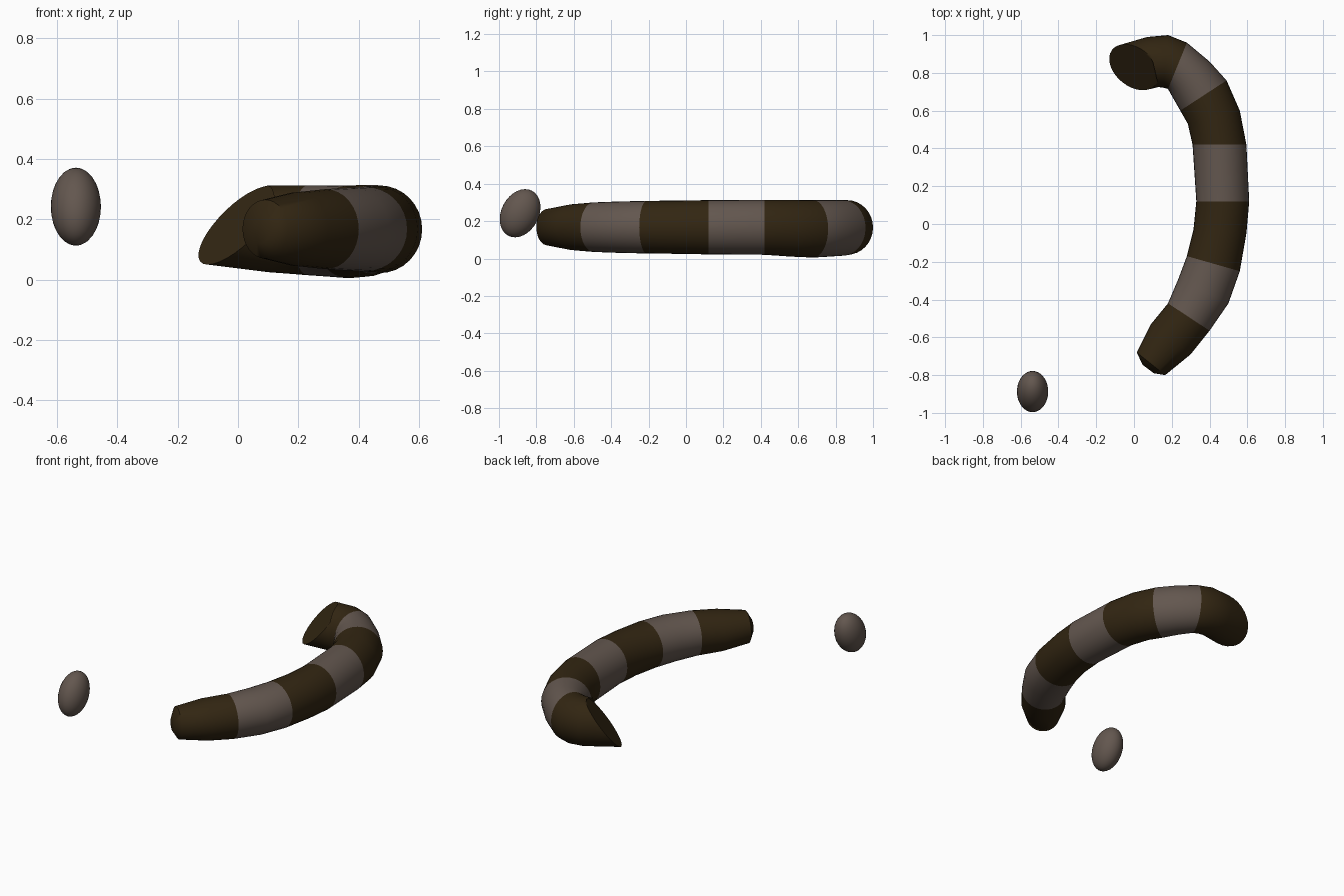
import bpy, bmesh, math
from mathutils import Vector

cube = bpy.data.objects.get("Cube")
if cube:
    bpy.data.objects.remove(cube)


def material(name, rgb):
    m = bpy.data.materials.new(name)
    m.use_nodes = True
    m.diffuse_color = (*rgb, 1)
    m.node_tree.nodes["Principled BSDF"].inputs["Base Color"].default_value = (*rgb, 1)
    return m


dark = material("dark brown", (0.032, 0.019, 0.006))
light = material("grey brown", (0.125, 0.095, 0.078))


def smooth(obj, degrees):
    bpy.ops.object.select_all(action="DESELECT")
    bpy.context.view_layer.objects.active = obj
    obj.select_set(True)
    bpy.ops.object.shade_smooth_by_angle(angle=math.radians(degrees))


# Tail sections from the tip: inner x, y, outer x, y, bottom z, top z
SECTIONS = [
    (.045, -.745, .105, -.79, .12, .21),
    (.015, -.68, .165, -.80, .07, .265),
    (.09, -.53, .30, -.69, .045, .29),
    (.18, -.42, .40, -.565, .035, .30),
    (.235, -.29, .50, -.42, .03, .305),
    (.28, -.17, .56, -.25, .027, .308),
    (.315, -.03, .595, -.05, .025, .31),
    (.33, .12, .61, .12, .022, .312),
    (.31, .42, .595, .42, .02, .314),
    (.285, .53, .56, .60, .01, .314),
    (.245, .60, .49, .76, .005, .312),
    (.205, .67, .40, .86, .01, .312),
    (.18, .715, .28, .96, .015, .312),
    (.155, .722, .18, 1.0, .02, .312),
    (.13, .725, .07, .99, .025, .312),
    (.085, .715, -.085, .945, .05, .31),
]
BAND_STARTS = (3, 5, 7, 8, 10, 12)  # sections where the stripe colour swaps
SIDES = 32

bm = bmesh.new()
rings = []
for i, (ix, iy, ox, oy, low, high) in enumerate(SECTIONS):
    inner, outer = Vector((ix, iy, 0)), Vector((ox, oy, 0))
    middle = (inner + outer) / 2 + Vector((0, 0, (low + high) / 2))
    across = (outer - inner) / 2
    # The root end is cut on a slant
    lean = Vector((.1, .04, 0)) if i == len(SECTIONS) - 1 else Vector()
    up = lean + Vector((0, 0, (high - low) / 2))
    angles = [2 * math.pi * k / SIDES for k in range(SIDES)]
    rings.append([bm.verts.new(middle + across * math.cos(a) + up * math.sin(a)) for a in angles])

for i, (a, b) in enumerate(zip(rings, rings[1:])):
    stripe = sum(i >= s for s in BAND_STARTS) % 2
    for k in range(SIDES):
        n = (k + 1) % SIDES
        bm.faces.new((a[k], a[n], b[n], b[k])).material_index = stripe
bm.faces.new(rings[0])
bm.faces.new(rings[-1])
bmesh.ops.recalc_face_normals(bm, faces=bm.faces)
mesh = bpy.data.meshes.new("striped_tail")
bm.to_mesh(mesh)
bm.free()
tail = bpy.data.objects.new("striped_tail", mesh)
bpy.context.collection.objects.link(tail)
mesh.materials.append(dark)
mesh.materials.append(light)
smooth(tail, 50)

# Separate egg-shaped piece, leaning back
bpy.ops.mesh.primitive_uv_sphere_add(segments=32, ring_count=16, radius=1,
                                     location=(-.537, -.887, .242),
                                     rotation=(math.radians(-28), 0, 0))
egg = bpy.context.object
egg.name = "egg_piece"
egg.scale = (.083, .1, .136)
egg.data.materials.append(light)
smooth(egg, 60)
